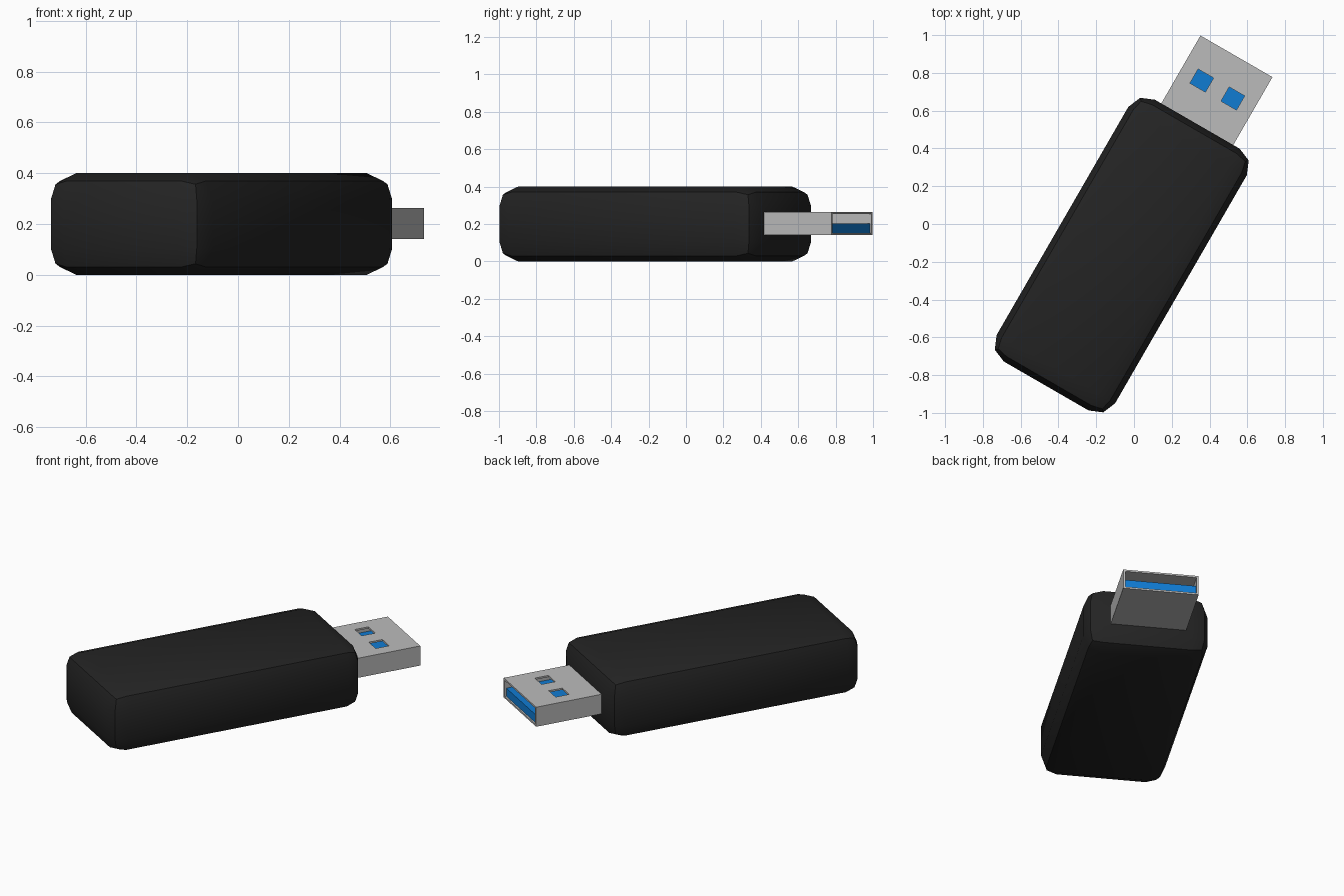
import bpy, bmesh, math
from mathutils import Matrix, Vector

if "Cube" in bpy.data.objects:
    bpy.data.objects.remove(bpy.data.objects["Cube"], do_unlink=True)

TURN = math.radians(-30)   # the stick lies diagonally on the ground
MID = 0.026                # sideways centre line of the stick


def material(name, rgb):
    m = bpy.data.materials.new(name)
    m.use_nodes = True
    m.diffuse_color = (*rgb, 1)
    m.node_tree.nodes["Principled BSDF"].inputs["Base Color"].default_value = (*rgb, 1)
    return m


black = material("black plastic", (0.017, 0.017, 0.017))
metal = material("grey metal", (0.5, 0.5, 0.5))
blue = material("blue plastic", (0.005, 0.2, 0.65))


def box(name, mat, x, y, z):
    """Box from (low, high) ranges along the stick's own axes."""
    lo, hi = (Vector(p) for p in zip(x, y, z))
    bm = bmesh.new()
    bmesh.ops.create_cube(bm, size=1, matrix=Matrix.Translation((lo + hi) / 2)
                          @ Matrix.Diagonal((*(hi - lo), 1)))
    mesh = bpy.data.meshes.new(name)
    bm.to_mesh(mesh)
    bm.free()
    mesh.materials.append(mat)
    ob = bpy.data.objects.new(name, mesh)
    ob.rotation_euler.z = TURN
    bpy.context.collection.objects.link(ob)
    return ob


def across(half, centre=MID):
    return (centre - half, centre + half)


def activate(ob):
    bpy.ops.object.select_all(action="DESELECT")
    ob.select_set(True)
    bpy.context.view_layer.objects.active = ob


def cut(ob, cutter):
    mod = ob.modifiers.new("cut", "BOOLEAN")
    mod.operation, mod.solver, mod.object = "DIFFERENCE", "EXACT", cutter
    activate(ob)
    bpy.ops.object.modifier_apply(modifier=mod.name)
    bpy.data.objects.remove(cutter, do_unlink=True)


# Rounded plastic body
body = box("body", black, across(0.362), (-0.975, 0.625), (0, 0.4))
bevel = body.modifiers.new("rounding", "BEVEL")
bevel.width, bevel.segments = 0.103, 2
activate(body)
bpy.ops.object.modifier_apply(modifier=bevel.name)
bpy.ops.object.shade_smooth_by_angle(angle=math.radians(30))

# Hollow metal plug, open at the tip, with two windows on top
shell = box("plug_shell", metal, across(0.22), (0.55, 1.04), (0.14, 0.264))
cut(shell, box("cavity", metal, across(0.208), (0.6, 1.1), (0.151, 0.253)))
for side in (-1, 1):
    cut(shell, box("window", metal, across(0.047, MID + side * 0.095),
                   (0.794, 0.88), (0.24, 0.3)))

# Contact tongue filling the lower half of the plug
box("contact_tongue", blue, across(0.207), (0.59, 1.03), (0.15, 0.202))
